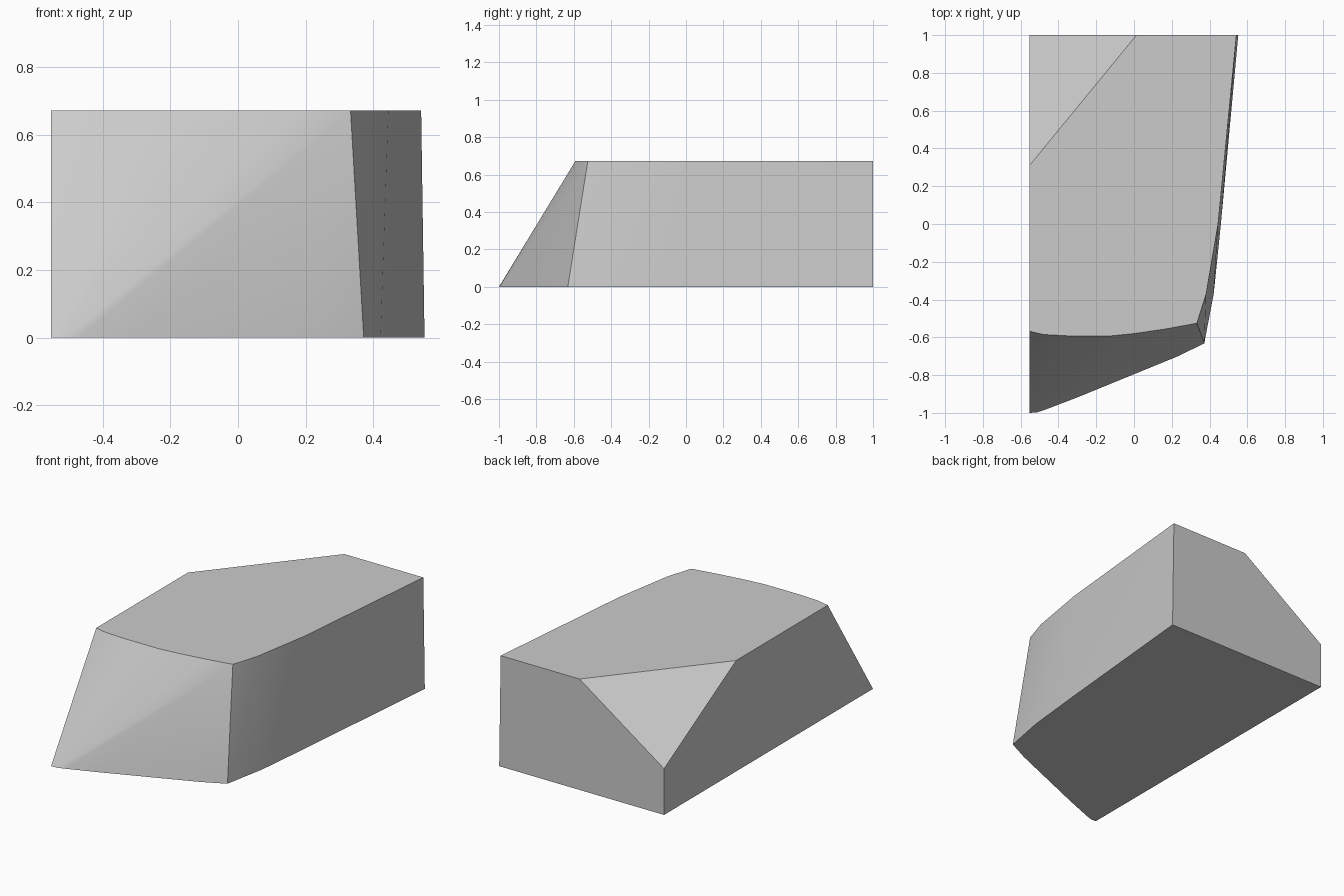
import bpy, bmesh, math

cube = bpy.data.objects.get("Cube")
if cube:
    bpy.data.objects.remove(cube, do_unlink=True)

HEIGHT = 0.672
SIDE = -0.553   # flat side plane
BACK = 1.0      # flat back plane

# Outline at the base: front curve, then the gently bowed side
base = [(SIDE, -1), (-0.515, -0.998), (-0.47, -0.983), (-0.3, -0.918),
        (0.233, -0.7), (0.372, -0.632), (0.422, -0.37), (0.46, 0),
        (0.552, BACK), (SIDE, BACK)]

# Outline at the top: front leans back, rear corner is cut away
top = [(SIDE, -0.567), (-0.48, -0.585), (-0.35, -0.592), (-0.12, -0.592),
       (0, -0.58), (0.17, -0.555), (0.333, -0.525), (0.382, -0.37),
       (0.445, 0), (0.542, BACK), (0.013, BACK), (SIDE, 0.31)]

# Solid block stretched between both outlines
bm = bmesh.new()
for x, y in base:
    bm.verts.new((x, y, 0))
for x, y in top:
    bm.verts.new((x, y, HEIGHT))
bm.verts.new((SIDE, BACK, 0.28))   # lowest point of the corner cut
bmesh.ops.convex_hull(bm, input=bm.verts[:])

# Merge the triangles of each flat face
bmesh.ops.dissolve_limit(bm, angle_limit=math.radians(0.3),
                         verts=bm.verts[:], edges=bm.edges[:])
bmesh.ops.recalc_face_normals(bm, faces=bm.faces[:])

mesh = bpy.data.meshes.new("wedge_block")
bm.to_mesh(mesh)
bm.free()
block = bpy.data.objects.new("wedge_block", mesh)
bpy.context.collection.objects.link(block)

# Plain grey surface
grey = bpy.data.materials.new("light_grey")
grey.use_nodes = True
colour = (0.6, 0.6, 0.6, 1)
grey.diffuse_color = colour
grey.node_tree.nodes["Principled BSDF"].inputs["Base Color"].default_value = colour
mesh.materials.append(grey)

# Soft curves with crisp borders
bpy.ops.object.select_all(action="DESELECT")
block.select_set(True)
bpy.context.view_layer.objects.active = block
bpy.ops.object.shade_smooth_by_angle(angle=math.radians(30))
